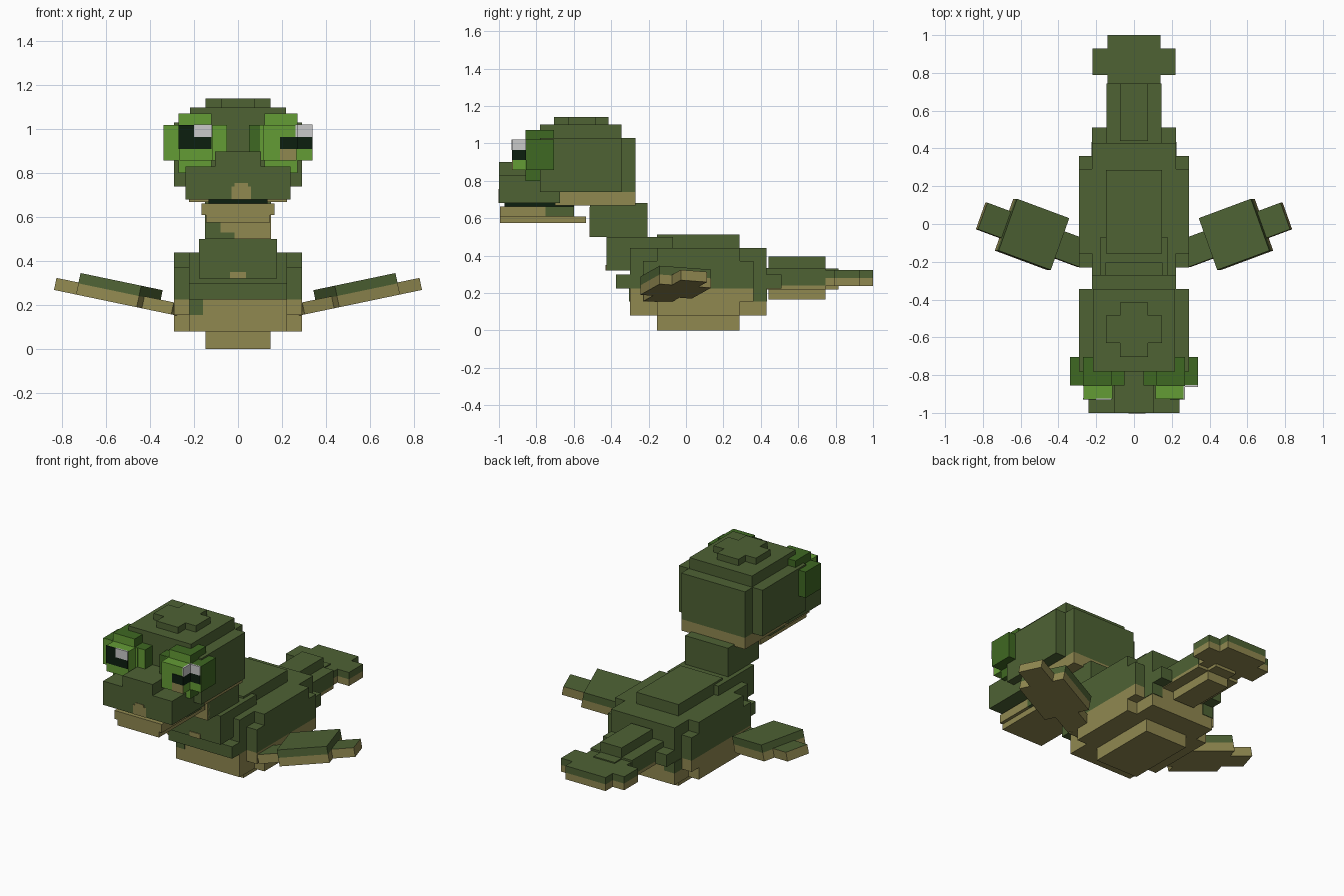
import bpy, bmesh, math
from mathutils import Matrix

if "Cube" in bpy.data.objects:
    bpy.data.objects.remove(bpy.data.objects["Cube"])


def material(name, r, g, b):
    def lin(c):
        c /= 255
        return c / 12.92 if c < 0.04 else ((c + 0.055) / 1.055) ** 2.4
    m = bpy.data.materials.new(name)
    m.diffuse_color = (lin(r), lin(g), lin(b), 1)
    m.use_nodes = True
    m.node_tree.nodes["Principled BSDF"].inputs["Base Color"].default_value = m.diffuse_color
    return m


OLIVE = material("olive_green", 78, 98, 52)
TAN = material("belly_tan", 144, 136, 80)
LIME = material("eyelid_green", 100, 156, 53)
DARK = material("dark_eyelid_green", 63, 104, 34)
WHITE = material("eye_white", 202, 202, 202)
BLACK = material("pupil_black", 12, 30, 15)


def box(name, x, y, z, low=OLIVE, high=None, split=None, matrix=None, rule=None):
    """Box from ranges; optionally cut at height split, with low colour below
    and high colour above. rule(normal, centre) may choose the upper slot."""
    bm = bmesh.new()
    bmesh.ops.create_cube(bm, size=1)
    for v in bm.verts:
        for i, r in enumerate((x, y, z)):
            v.co[i] = r[0] if v.co[i] < 0 else r[1]
    if split is not None:
        bmesh.ops.bisect_plane(bm, geom=bm.verts[:] + bm.edges[:] + bm.faces[:],
                               plane_co=(0, 0, split), plane_no=(0, 0, 1))
    bm.normal_update()
    for f in bm.faces:
        c = f.calc_center_median()
        if split is not None:
            f.material_index = int(c.z > split)
        elif rule:
            f.material_index = int(rule(f.normal, c))
    if matrix:
        bm.transform(matrix)
    me = bpy.data.meshes.new(name)
    bm.to_mesh(me)
    bm.free()
    me.materials.append(low)
    if high:
        me.materials.append(high)
    ob = bpy.data.objects.new(name, me)
    bpy.context.collection.objects.link(ob)
    return ob


def mid(name, w, y, z, *args, **kw):
    """Box centred on x = 0 with half width w."""
    return box(name, (-w, w), y, z, *args, **kw)


# Body: stepped stack of blocks, tan belly below one height
B = 0.225
for name, w, y, z in [
    ("body_core", 0.292, (-0.155, 0.29), (0.08, 0.44)),
    ("body_flanks", 0.292, (-0.23, 0.36), (0.155, 0.37)),
    ("body_length", 0.222, (-0.30, 0.43), (0.08, 0.44)),
    ("shell_and_belly_slab", 0.147, (-0.155, 0.285), (0.0, 0.512)),
]:
    mid(name, w, y, z, TAN, OLIVE, B)
mid("body_end_ridge", 0.222, (-0.375, 0.51), (B, 0.30))
box("belly_green_patch", (-0.22, -0.16), (-0.304, -0.29), (0.155, B))
for s in (-1, 1):
    box("rump_green_patch", sorted((s * 0.15, s * 0.225)), (0.36, 0.434), (0.155, B))

# Neck
mid("neck_base", 0.177, (-0.425, -0.07), (0.32, 0.5))
mid("neck", 0.15, (-0.512, -0.205), (0.5, 0.68))
box("throat_patch", (-0.08, 0.15), (-0.516, -0.5), (0.53, 0.66), TAN)
box("lower_throat_patch", (-0.015, 0.15), (-0.516, -0.5), (0.5, 0.53), TAN)
mid("chest_spot", 0.037, (-0.43, -0.42), (0.32, 0.35), TAN)

# Tail with stepped cross-section, ending in a flat fin
mid("tail_wide", 0.145, (0.42, 0.745), (0.22, 0.335), TAN, OLIVE, 0.24)
mid("tail_ridge", 0.073, (0.44, 0.745), (0.165, 0.395), TAN, OLIVE, 0.222)
mid("tail_core", 0.073, (0.40, 0.815), (0.22, 0.33), TAN, OLIVE, 0.28)
mid("fin_length", 0.14, (0.665, 1.0), (0.238, 0.323), TAN, OLIVE, 0.28)
mid("fin_width", 0.22, (0.79, 0.93), (0.238, 0.323), TAN, OLIVE, 0.28)

# Head
mid("head_core", 0.292, (-0.78, -0.345), (0.74, 1.03))
mid("head_back", 0.222, (-0.70, -0.27), (0.74, 1.03))
mid("head_underside", 0.222, (-0.70, -0.27), (0.668, 0.74), TAN)
mid("head_upper", 0.218, (-0.78, -0.345), (1.0, 1.10))
mid("crown_width", 0.147, (-0.63, -0.485), (1.08, 1.14))
mid("crown_length", 0.075, (-0.705, -0.415), (1.08, 1.14))

# Snout, mouth and jaw
mid("snout", 0.24, (-1.0, -0.675), (0.68, 0.83))
mid("snout_ridge", 0.105, (-1.0, -0.675), (0.80, 0.90))
box("lip_spot", (-0.03, 0.06), (-1.003, -0.99), (0.68, 0.74), TAN)
box("lip_spot_top", (-0.015, 0.045), (-1.003, -0.99), (0.74, 0.755), TAN)
mid("mouth", 0.135, (-0.97, -0.6), (0.655, 0.685), BLACK)
mid("jaw_front", 0.165, (-0.995, -0.75), (0.61, 0.663), TAN)
mid("jaw_back", 0.165, (-0.75, -0.60), (0.61, 0.663))
mid("jaw_lower", 0.145, (-0.995, -0.535), (0.575, 0.61), TAN)


# Eyes: front faces bright, other faces dark
def facing_back(n, c):
    return n.y > -0.5


for s in (-1, 1):
    def side(a, b):
        return tuple(sorted((s * a, s * b)))
    box("eye_tall", side(0.12, 0.27), (-0.858, -0.705), (0.80, 1.072),
        LIME, DARK, rule=facing_back)
    box("eye_wide", side(0.10, 0.34), (-0.856, -0.705), (0.857, 1.02),
        LIME, DARK, rule=facing_back)
    box("eye_inner", side(0.05, 0.12), (-0.854, -0.705), (0.90, 1.02),
        DARK if s > 0 else LIME, DARK, rule=facing_back)
    box("eye_front", side(0.115, 0.267), (-0.926, -0.85), (0.857, 1.02), LIME)

# Pupils and glints as thin plates
F = (-0.93, -0.92)
box("left_pupil", (-0.27, -0.12), F, (0.91, 1.02), BLACK)
box("left_glint", (-0.20, -0.118), (-0.933, -0.924), (0.965, 1.022), WHITE)
box("right_pupil", (0.19, 0.269), F, (0.91, 0.965), BLACK)
box("right_eye_tan", (0.19, 0.267), F, (0.857, 0.91), TAN)
for y, x in (((-0.862, -0.853), (0.267, 0.338)), ((-0.928, -0.857), (0.262, 0.271))):
    box("right_pupil_side", x, y, (0.91, 0.965), BLACK)
    box("right_glint_side", x, y, (0.965, 1.021), WHITE)

# Flippers: a broad paddle with a narrower root and tip, tilted upward
for s in (-1, 1):
    m = (Matrix.Translation((s * 0.55, -0.055, 0.209))
         @ Matrix.Rotation(-s * math.radians(11.8), 4, 'Y')
         @ Matrix.Rotation(s * math.radians(20), 4, 'Z'))
    tag = "right_" if s > 0 else "left_"

    def span(a, b):
        return tuple(sorted((s * a, s * b)))
    box(tag + "flipper", span(-0.15, 0.15), (-0.146, 0.146), (0, 0.1),
        TAN, OLIVE, 0.052, m)
    for part, r in (("flipper_root", (-0.295, -0.14)), ("flipper_tip", (0.14, 0.285))):
        box(tag + part, span(*r), (-0.075, 0.075), (0.0, 0.056),
            TAN, OLIVE, None, m, lambda n, c: n.z > 0.5)
